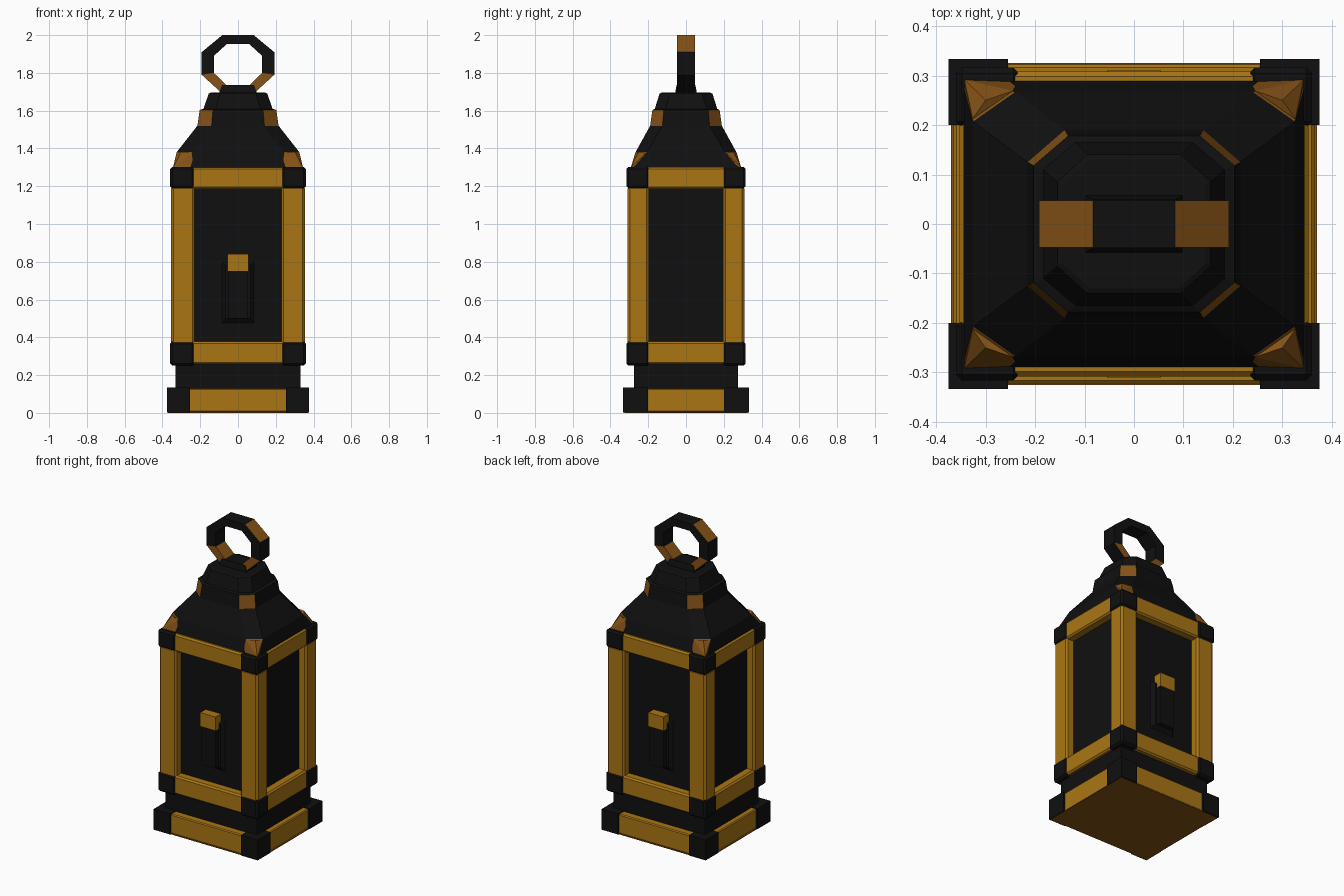
import bpy, bmesh, math
from itertools import product

if "Cube" in bpy.data.objects:
    bpy.data.objects.remove(bpy.data.objects["Cube"])


def mat(name, rgb):
    m = bpy.data.materials.new(name)
    m.diffuse_color = (*rgb, 1)
    m.use_nodes = True
    m.node_tree.nodes["Principled BSDF"].inputs["Base Color"].default_value = m.diffuse_color
    return m


BLACK = mat("black_iron", (0.005, 0.005, 0.005))
GOLD = mat("gold_trim", (0.40, 0.18, 0.007))
BROWN = mat("bronze_accent", (0.235, 0.085, 0.008))


def finish(bm, name, mats):
    bmesh.ops.recalc_face_normals(bm, faces=bm.faces[:])
    me = bpy.data.meshes.new(name)
    bm.to_mesh(me)
    bm.free()
    for m in mats:
        me.materials.append(m)
    ob = bpy.data.objects.new(name, me)
    bpy.context.collection.objects.link(ob)
    return ob


def box(name, x, y, z, m, bevel=0.0):
    """Box from (min, max) ranges, with an optional chamfer."""
    bm = bmesh.new()
    r = bmesh.ops.create_cube(bm, size=1)
    for v in r["verts"]:
        v.co = [lo + (c + 0.5) * (hi - lo) for c, (lo, hi) in zip(v.co, (x, y, z))]
    if bevel:
        bmesh.ops.bevel(bm, geom=bm.edges[:], offset=bevel, segments=1, affect='EDGES')
    return finish(bm, name, [m])


def span(s, a, b):
    return tuple(sorted((s * a, s * b)))


def hull(name, pts, m):
    bm = bmesh.new()
    for p in pts:
        bm.verts.new(p)
    bmesh.ops.convex_hull(bm, input=bm.verts[:])
    return finish(bm, name, [m])


# Base: gold slab, black corner blocks, bronze underside
box("base_slab", (-.365, .365), (-.322, .322), (.003, .13), GOLD, .006)
box("base_underside", (-.37, .37), (-.325, .325), (0, .005), BROWN)
box("neck", (-.33, .33), (-.275, .275), (.12, .27), BLACK)

# Black core, whose sides show as the recessed panels
box("panel_core", (-.30, .30), (-.255, .255), (.25, 1.30), BLACK)

for sx, sy in product((-1, 1), (-1, 1)):
    box("base_corner", span(sx, .255, .375), span(sy, .20, .333), (.002, .135), BLACK)
    # Frame posts with black corner blocks at both ends
    box("frame_post", span(sx, .23, .354), span(sy, .197, .309), (.36, 1.20), GOLD, .012)
    for z in ((.25, .378), (1.188, 1.303)):
        box("frame_corner", span(sx, .232, .36), span(sy, .195, .316), z, BLACK, .012)
    # Bronze caps on the roof corners
    hull("roof_corner_cap", [(sx * x, sy * y, z) for x, y, z in (
        (.343, .292, 1.30), (.235, .288, 1.30), (.338, .205, 1.30),
        (.245, .269, 1.375), (.326, .213, 1.375), (.30, .25, 1.383),
        (.22, .19, 1.30))], BROWN)

# Frame beams
for s in (-1, 1):
    for z in ((.258, .378), (1.185, 1.30)):
        box("front_back_beam", (-.25, .25), span(s, .235, .308), z, GOLD, .01)
        box("side_beam", span(s, .28, .353), (-.21, .21), z, GOLD, .01)

# Latches on front and back panels
for s in (-1, 1):
    hull("latch_plate", [(x * k, s * y, z) for x, (k, y, zs) in product(
        (-1, 1), ((.09, .25, (.47, .80)), (.065, .275, (.50, .78)))) for z in zs], BLACK)
    box("latch_bar", (-.052, .052), span(s, .25, .303), (.50, .76), BLACK)
    box("latch_tip", (-.055, .055), span(s, .25, .31), (.75, .84), GOLD)

# Roof: lofted chamfered rectangles (z, half x, half y, chamfer x, chamfer y)
LEVELS = [(1.295, .345, .29, .01, .01), (1.38, .325, .267, .085, .06),
          (1.52, .215, .19, .075, .065), (1.603, .203, .178, .07, .06),
          (1.61, .183, .165, .065, .055), (1.69, .155, .14, .06, .055),
          (1.695, .145, .13, .055, .05)]
bm = bmesh.new()
rings = []
for z, a, b, c, d in LEVELS:
    pts = [(a, d - b), (a, b - d), (a - c, b), (c - a, b),
           (-a, b - d), (-a, d - b), (c - a, -b), (a - c, -b)]
    rings.append([bm.verts.new((x, y, z)) for x, y in pts])
for lvl, (lo, hi) in enumerate(zip(rings, rings[1:])):
    for i in range(8):
        j = (i + 1) % 8
        f = bm.faces.new((lo[i], lo[j], hi[j], hi[i]))
        f.material_index = 1 if i % 2 and lvl in (0, 2) else 0
bm.faces.new(rings[0])
bm.faces.new(rings[-1])
finish(bm, "roof", [BLACK, BROWN])

# Ring pedestal
hull("ring_pedestal", [(x * a, y * b, z) for x, y in product((-1, 1), (-1, 1))
                       for a, b, z in ((.10, .058, 1.69), (.085, .05, 1.735))], BLACK)


# Carrying ring: eight-sided, bronze on the diagonal segments
def octagon(hx, fx, z0, z1, z2, z3):
    return [(hx, z1), (hx, z2), (fx, z3), (-fx, z3), (-hx, z2), (-hx, z1), (-fx, z0), (fx, z0)]


outer = octagon(.192, .083, 1.69, 1.79, 1.91, 2.0)
inner = octagon(.128, .06, 1.735, 1.80, 1.89, 1.952)
bm = bmesh.new()
loops = [[bm.verts.new((x, y, z)) for x, z in prof]
         for prof, y in ((outer, -.047), (outer, .047), (inner, .047), (inner, -.047))]
for k in range(4):
    p, q = loops[k], loops[(k + 1) % 4]
    for i in range(8):
        j = (i + 1) % 8
        f = bm.faces.new((p[i], p[j], q[j], q[i]))
        upper, lower = i in (1, 3), i in (5, 7)
        f.material_index = 1 if (upper and k == 0) or (lower and k > 0) else 0
finish(bm, "carrying_ring", [BLACK, BROWN])
